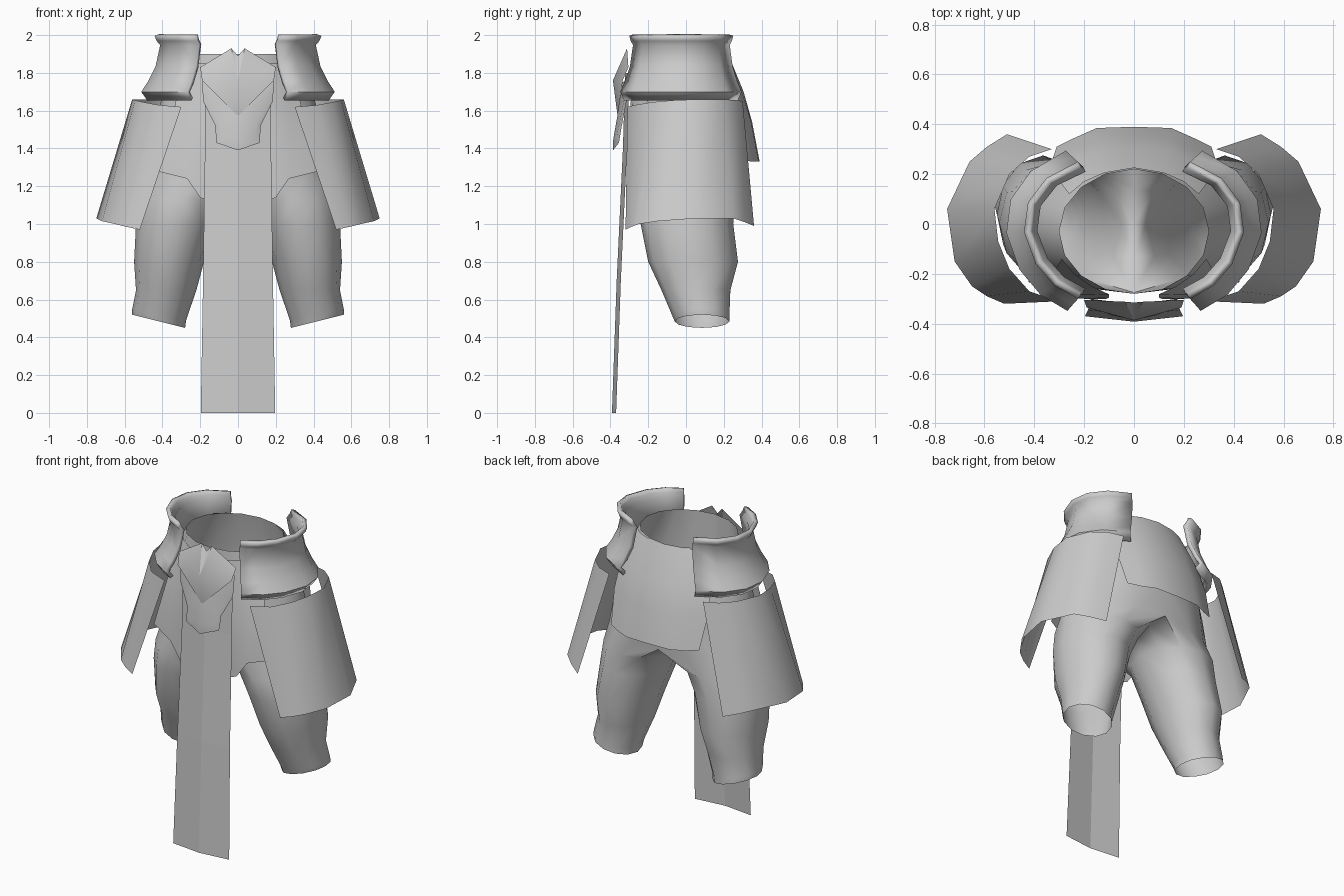
import bpy, math

cloth_grey = bpy.data.materials.new("plain grey")
cloth_grey.diffuse_color = (0.6, 0.6, 0.6, 1)


def make(name, verts, faces, mirror=True, thick=0.0, smooth=40):
    """Create a mesh object, optionally mirrored across x and thickened."""
    me = bpy.data.meshes.new(name)
    me.from_pydata(verts, [], faces)
    me.materials.append(cloth_grey)
    ob = bpy.data.objects.new(name, me)
    bpy.context.collection.objects.link(ob)
    bpy.ops.object.select_all(action='DESELECT')
    ob.select_set(True)
    bpy.context.view_layer.objects.active = ob
    if smooth:
        bpy.ops.object.shade_smooth_by_angle(angle=math.radians(smooth))
    if thick:
        m = ob.modifiers.new("thickness", 'SOLIDIFY')
        m.thickness, m.offset = thick, 0
    if mirror:
        m = ob.modifiers.new("mirror", 'MIRROR')
        m.use_clip, m.merge_threshold = True, 0.002
    return ob


def sheet(name, rows, **kw):
    """Skin a grid of points given as rows of equal length."""
    n = len(rows[0])
    verts = [p for r in rows for p in r]
    faces = [(i * n + j, i * n + j + 1, (i + 1) * n + j + 1, (i + 1) * n + j)
             for i in range(len(rows) - 1) for j in range(n - 1)]
    return make(name, verts, faces, **kw)


# trousers: twelve-sided leg rings that open into one half of the hips
N = 12
legs = [  # z, x inner, x outer, y front, y back, tilt
    (0.485, 0.28, 0.56, -0.06, 0.23, 0.035),
    (0.52, 0.275, 0.56, -0.075, 0.23, 0.03),
    (0.65, 0.22, 0.54, -0.13, 0.235, 0.0),
    (0.80, 0.18, 0.55, -0.20, 0.275, 0.0),
    (1.00, 0.11, 0.54, -0.24, 0.25, 0.0),
    (1.13, 0.05, 0.52, -0.26, 0.26, 0.0)]
hips = [  # z, x outer, y front, y back
    (1.25, 0.50, -0.275, 0.28),
    (1.45, 0.46, -0.28, 0.28),
    (1.68, 0.40, -0.28, 0.26),
    (1.90, 0.30, -0.28, 0.22)]
verts, faces = [], []
for z, x0, x1, y0, y1, tilt in legs:
    for k in range(N):
        a = math.radians(k * 30 - 120)
        verts.append(((x0 + x1) / 2 + (x1 - x0) / 2 * math.cos(a),
                      (y0 + y1) / 2 + (y1 - y0) / 2 * math.sin(a),
                      z + tilt * math.cos(a)))
for z, x1, y0, y1 in hips:
    for k in range(N):
        if k <= 8:
            a = math.radians(k * 22.5 - 90)
            x, s = max(0, x1 * math.cos(a)), math.sin(a)
        else:
            x, s = 0, 1 - (k - 8) * 0.5
        verts.append((x, (y0 + y1) / 2 + (y1 - y0) / 2 * s, z))
rings = len(legs) + len(hips)
for i in range(rings - 1):
    for k in range(N):
        if i >= len(legs) and k >= 8:
            continue  # no wall between the two halves
        q = (k + 1) % N
        faces.append((i * N + k, i * N + q, (i + 1) * N + q, (i + 1) * N + k))
make("trousers", verts, faces, smooth=60)

# side thigh plates: curved sheets flaring outwards
top = [(.30, -.31, 1.62), (.42, -.27, 1.63), (.50, -.18, 1.645), (.545, -.07, 1.655),
       (.56, .06, 1.66), (.50, .20, 1.66), (.42, .27, 1.655), (.33, .30, 1.65)]
low = [(.52, -.32, .97), (.59, -.29, .985), (.65, -.25, 1.0), (.72, -.15, 1.015),
       (.75, .06, 1.03), (.66, .25, 1.03), (.59, .31, 1.01), (.51, .36, .99)]
sheet("thigh_plate", [low, top], smooth=50)

# flared hip guards: one plan curve swept through a waisted profile
plan = [(.21, -.28), (.30, -.23), (.37, -.15), (.415, -.03), (.40, .08), (.33, .17), (.21, .23)]
profile = [(1.66, 0.055), (1.70, 0.085), (1.75, 0.05), (1.83, 0.01),
           (1.95, -0.015), (1.975, 0.005), (2.0, 0.015)]
rows = []
for z, off in profile:
    row = []
    for x, y in plan:
        r = math.hypot(x, y)
        row.append((x + off * x / r, y + off * y / r * 0.85, z))
    rows.append(row)
sheet("hip_guard", rows, thick=0.025, smooth=50)

# back skirt panel hanging from the waist
back = [[(0, .225, 1.895), (.12, .205, 1.895), (.20, .17, 1.895), (.26, .12, 1.895)],
        [(0, .305, 1.70), (.13, .295, 1.70), (.24, .255, 1.70), (.32, .20, 1.70)],
        [(0, .35, 1.54), (.14, .345, 1.54), (.24, .30, 1.54), (.33, .25, 1.54)],
        [(0, .39, 1.33), (.15, .385, 1.33), (.24, .345, 1.33), (.31, .31, 1.34)]]
sheet("back_skirt", back, smooth=50)

# front skirt panels over the thighs
front = [[(.10, -.282, 1.85), (.17, -.25, 1.85), (.24, -.20, 1.85), (.29, -.14, 1.85)],
         [(.10, -.295, 1.60), (.19, -.285, 1.60), (.27, -.25, 1.60), (.34, -.22, 1.60)],
         [(.11, -.30, 1.40), (.19, -.30, 1.40), (.28, -.28, 1.40), (.395, -.23, 1.40)],
         [(.12, -.30, 1.11), (.20, -.30, 1.14), (.27, -.295, 1.24), (.43, -.23, 1.28)]]
sheet("front_skirt", front, smooth=50)

# long front cloth with a shallow centre fold
sheet("front_cloth", [[(0, y - .022, z), (w, y, z)] for z, w, y in
                      ((0, .197, -.37), (.7, .185, -.345), (1.4, .175, -.312), (1.80, .175, -.30))],
      smooth=0)

# belt plate: notched top, pointed bottom, raised centre
make("belt_plate",
     [(0, -.315, 1.89), (.035, -.312, 1.93), (.20, -.305, 1.83), (.19, -.335, 1.76),
      (0, -.362, 1.57), (0, -.387, 1.76)],
     [(5, 4, 3), (5, 3, 2), (5, 2, 1), (5, 1, 0)], smooth=40)

# lower belt ornament: tapering tongue with a turned rim
make("belt_tongue",
     [(0, -.335, 1.75), (.19, -.305, 1.78), (.185, -.315, 1.65), (.12, -.34, 1.52),
      (.115, -.355, 1.43), (0, -.387, 1.39), (0, -.385, 1.45), (.095, -.365, 1.47),
      (.10, -.352, 1.54), (.15, -.33, 1.65), (0, -.355, 1.62)],
     [(6, 5, 4, 7), (7, 4, 3, 8), (8, 3, 2, 9), (9, 2, 1), (6, 7, 8, 10),
      (10, 8, 9), (10, 9, 1, 0)], smooth=30)
